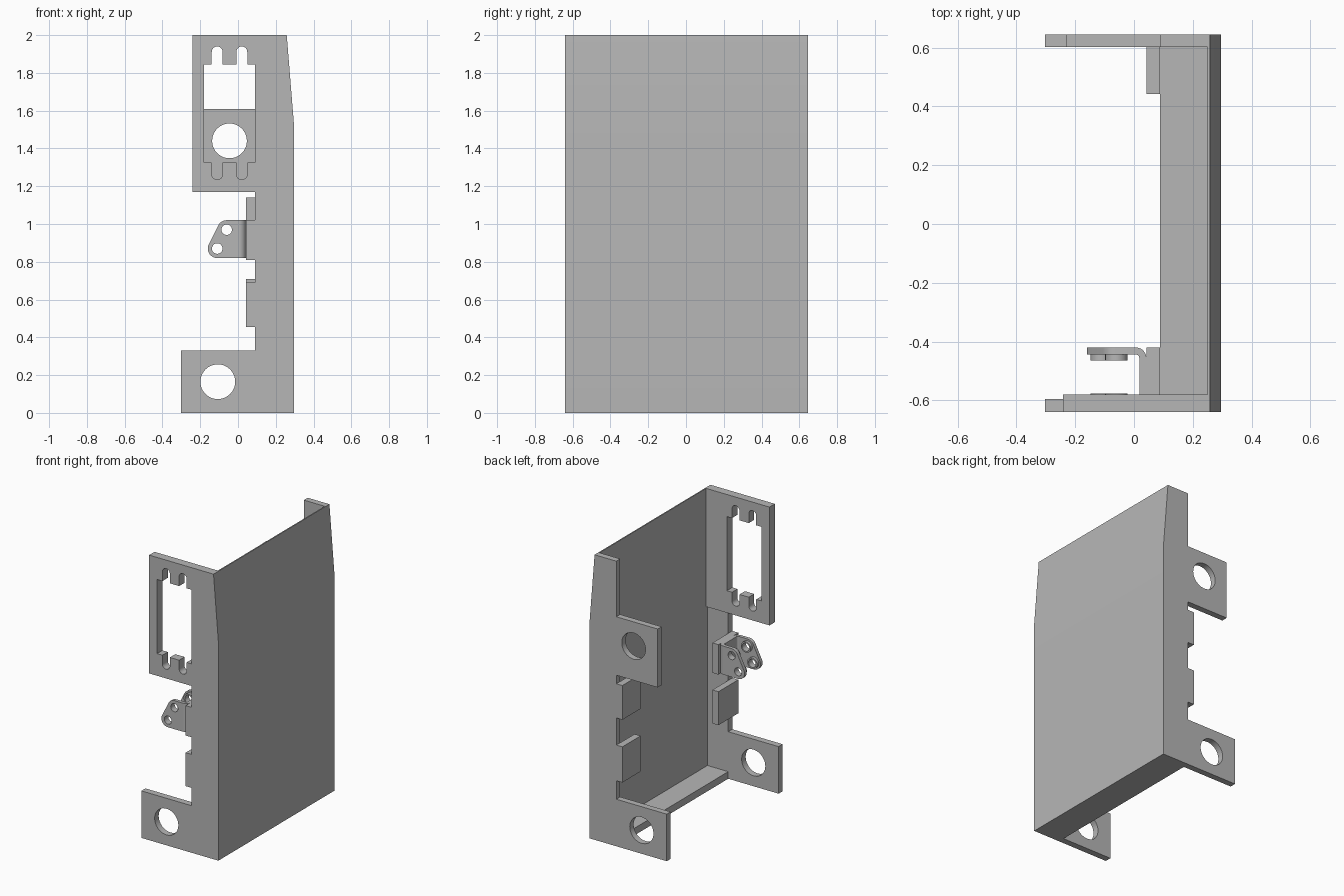
import bpy, bmesh
from math import sin, cos, radians

if "Cube" in bpy.data.objects:
    bpy.data.objects.remove(bpy.data.objects["Cube"], do_unlink=True)

grey = bpy.data.materials.new("plain grey")
grey.use_nodes = True
GREY = (0.47, 0.47, 0.47, 1)
grey.diffuse_color = GREY
grey.node_tree.nodes["Principled BSDF"].inputs["Base Color"].default_value = GREY


def arc(cx, cy, r, a0, a1, n=12):
    return [(cx + r * cos(radians(a0 + (a1 - a0) * i / n)),
             cy + r * sin(radians(a0 + (a1 - a0) * i / n))) for i in range(n + 1)]


def circle(cx, cy, r):
    return arc(cx, cy, r, 0, 360, 40)[:-1]


def slab(name, loops, lo, hi, axis="y"):
    """Extrude an outline with holes from lo to hi along y or z."""
    curve = bpy.data.curves.new(name, "CURVE")
    curve.dimensions = "2D"
    curve.fill_mode = "BOTH"
    curve.extrude = (hi - lo) / 2
    for loop in loops:
        spline = curve.splines.new("POLY")
        spline.points.add(len(loop) - 1)
        for point, (u, v) in zip(spline.points, loop):
            point.co = (u, v, 0, 1)
        spline.use_cyclic_u = True
    helper = bpy.data.objects.new(name + " outline", curve)
    bpy.context.scene.collection.objects.link(helper)
    bpy.context.view_layer.update()
    mesh = bpy.data.meshes.new_from_object(
        helper.evaluated_get(bpy.context.evaluated_depsgraph_get()))
    bpy.data.objects.remove(helper, do_unlink=True)
    bpy.data.curves.remove(curve)

    bm = bmesh.new()
    bm.from_mesh(mesh)
    mid = (lo + hi) / 2
    for v in bm.verts:
        x, y, z = v.co
        v.co = (x, mid - z, y) if axis == "y" else (x, y, z + mid)
    bmesh.ops.remove_doubles(bm, verts=bm.verts, dist=1e-5)
    bmesh.ops.recalc_face_normals(bm, faces=bm.faces)
    bm.to_mesh(mesh)
    bm.free()
    mesh.materials.clear()
    mesh.materials.append(grey)
    obj = bpy.data.objects.new(name, mesh)
    bpy.context.scene.collection.objects.link(obj)
    bpy.ops.object.select_all(action="DESELECT")
    obj.select_set(True)
    bpy.context.view_layer.objects.active = obj
    bpy.ops.object.shade_smooth_by_angle(angle=radians(30))
    return obj


def rect(x0, x1, y0, y1):
    return [(x0, y0), (x1, y0), (x1, y1), (x0, y1)]


FRONT, BACK = -0.64, 0.645
FRONT_IN, BACK_IN = -0.595, 0.602
EDGE, FLANGE, INNER, OUTER, TOP_X = 0.089, 0.042, 0.25, 0.296, 0.258
FOOT, FOOT_Z, KNEE = -0.302, 0.33, 1.53

# Main panel and floor
outer_side = [(OUTER, 0), (OUTER, KNEE), (TOP_X, 2)]
slab("main_panel", [[(INNER, 0)] + outer_side + [(INNER, 2)]], FRONT_IN, BACK_IN)
slab("floor", [rect(EDGE, INNER, 0, 0.05)], FRONT_IN, BACK_IN)

# Window opening with two rounded slots above and below
WIN_L, WIN_B, WIN_T = -0.18, 1.325, 1.845
SLOT_R, SLOTS = 0.029, (-0.11, 0.02)
window = [(WIN_L, WIN_B)]
for c in SLOTS:
    window += [(c - SLOT_R, WIN_B)] + arc(c, 1.235 + SLOT_R, SLOT_R, 180, 360) + [(c + SLOT_R, WIN_B)]
window += [(EDGE, WIN_B), (EDGE, WIN_T)]
for c in reversed(SLOTS):
    window += [(c + SLOT_R, WIN_T)] + arc(c, 1.94 - SLOT_R, SLOT_R, 0, 180) + [(c - SLOT_R, WIN_T)]
window += [(WIN_L, WIN_T)]

# Side plates with their feet
foot_hole = circle(-0.107, 0.165, 0.092)
foot_corner = [(EDGE, FOOT_Z), (FOOT, FOOT_Z), (FOOT, 0)]
slab("front_plate",
     [outer_side + [(-0.242, 2), (-0.242, 1.17), (EDGE, 1.17)] + foot_corner,
      window, foot_hole], FRONT, FRONT_IN)
slab("window_backing", [rect(-0.242, INNER, 1.17, 2), window], FRONT_IN, -0.58)
slab("back_plate",
     [outer_side + [(EDGE, 2), (EDGE, 1.61), (-0.232, 1.61), (-0.232, 1.2), (EDGE, 1.2)]
      + foot_corner, foot_hole, circle(-0.045, 1.44, 0.092)], BACK_IN, BACK)

# Inward flanges on the plate edges
for name, z0, z1, y0, y1 in (("front_lower_flange", 0.455, 0.69, FRONT, -0.42),
                             ("front_upper_flange", 0.81, 1.02, FRONT, -0.42),
                             ("back_lower_flange", 0.46, 0.71, 0.443, BACK),
                             ("back_upper_flange", 0.9, 1.14, 0.443, BACK)):
    slab(name, [rect(FLANGE, EDGE, z0, z1)], y0, y1)

# Folded hinge bracket: web with two bends
B0, B1, T, R, BX = -0.62, -0.42, 0.024, 0.036, 0.006
web = (arc(BX, B1 - R, R, 90, 0) + arc(BX, B0 + R, R, 0, -90)
       + arc(BX, B0 + R, R - T, -90, 0) + arc(BX, B1 - R, R - T, 0, 90))
slab("bracket_web", [web], 0.82, 1.02, "z")

# Bracket lugs with ring bosses on their inner faces
PINS = ((-0.06, 0.97), (-0.11, 0.87))
lug = ([(BX, 0.82), (BX, 1.02)] + arc(*PINS[0], 0.05, 90, 154)
       + arc(*PINS[1], 0.05, 154, 270))
holes = [circle(*p, 0.028) for p in PINS]
for side, y, boss_y in (("front", B0, B0 + T), ("back", B1 - T, B1 - T - 0.02)):
    slab(side + "_lug", [lug] + holes, y, y + T)
    for label, p, hole in zip(("upper", "lower"), PINS, holes):
        slab(side + "_" + label + "_boss", [circle(*p, 0.038), hole], boss_y, boss_y + 0.02)
